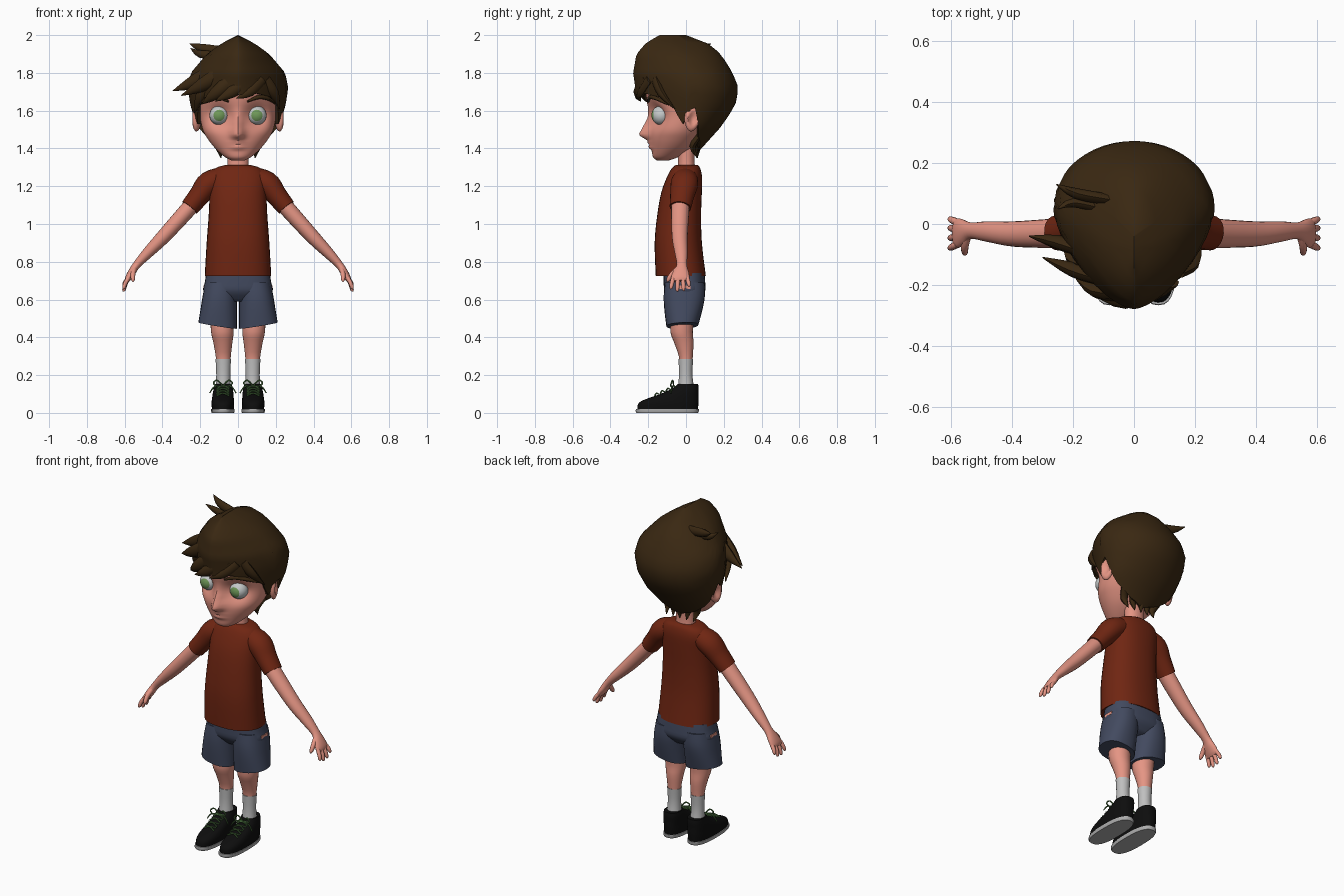
import bpy, bmesh, math
from mathutils import Vector, Matrix


def material(name, r, g, b):
    m = bpy.data.materials.new(name)
    m.diffuse_color = (r, g, b, 1)
    return m


SKIN = material("skin", 0.78, 0.30, 0.23)
HAIR = material("brown hair", 0.042, 0.021, 0.006)
SHIRT = material("rust shirt", 0.16, 0.019, 0.006)
DENIM = material("blue shorts", 0.055, 0.068, 0.115)
SOCK = material("grey sock", 0.52, 0.52, 0.52)
SHOE = material("black shoe", 0.004, 0.004, 0.004)
SOLE = material("sole grey", 0.42, 0.42, 0.42)
LACE = material("green lace", 0.07, 0.17, 0.05)
WHITE = material("eye white", 0.55, 0.58, 0.58)
IRIS = material("green iris", 0.16, 0.32, 0.10)


def finish(name, bm, mats, mirror=False):
    bmesh.ops.recalc_face_normals(bm, faces=bm.faces)
    me = bpy.data.meshes.new(name)
    bm.to_mesh(me)
    bm.free()
    for m in mats:
        me.materials.append(m)
    ob = bpy.data.objects.new(name, me)
    bpy.context.collection.objects.link(ob)
    if mirror:
        ob.modifiers.new("mirror", "MIRROR")
    return ob


def skin_rings(rings, cap=True):
    """Bridge equal closed rings of points into a bmesh."""
    bm = bmesh.new()
    vs = [[bm.verts.new(p) for p in r] for r in rings]
    n = len(rings[0])
    for a, b in zip(vs, vs[1:]):
        for i in range(n):
            j = (i + 1) % n
            bm.faces.new((a[i], a[j], b[j], b[i]))
    if cap:
        bm.faces.new(vs[0])
        bm.faces.new(vs[-1])
    return bm


def smooth_rows(rows, k):
    """Catmull-Rom resampling of rows of numbers."""
    out = []
    for i in range(len(rows) - 1):
        p0, p1 = rows[max(i - 1, 0)], rows[i]
        p2, p3 = rows[i + 1], rows[min(i + 2, len(rows) - 1)]
        for s in range(k):
            t = s / k
            out.append([0.5 * (2 * b + (c - a) * t + (2 * a - 5 * b + 4 * c - d) * t * t
                               + (3 * b - a - 3 * c + d) * t ** 3)
                        for a, b, c, d in zip(p0, p1, p2, p3)])
    return out + [list(rows[-1])]


def power(v, e):
    return math.copysign(abs(v) ** (2 / e), v)


def stack(rows, n=24, e=2.2, k=3):
    """Horizontal sections: z, y front, y back, half width, centre x."""
    rings = []
    for z, yf, yb, w, cx in smooth_rows(rows, k):
        ang = [2 * math.pi * i / n for i in range(n)]
        rings.append([(cx + w * power(math.sin(a), e),
                       (yf + yb) / 2 - (yb - yf) / 2 * power(math.cos(a), e), z) for a in ang])
    return skin_rings(rings)


def sweep(name, stations, mat, n=12, k=4, mirror=False):
    """Tube through x, y, z, in-plane radius, depth radius."""
    st = smooth_rows(stations, k)
    pts = [Vector(s[:3]) for s in st]
    rings = []
    for i, s in enumerate(st):
        t = (pts[min(i + 1, len(st) - 1)] - pts[max(i - 1, 0)]).normalized()
        u = t.cross(Vector((0, 1, 0.01))).normalized()
        v = t.cross(u)
        rings.append([pts[i] + u * s[3] * math.cos(a) + v * s[4] * math.sin(a)
                      for a in (2 * math.pi * j / n for j in range(n))])
    return finish(name, skin_rings(rings), [mat], mirror)


def interp(table, x):
    for a, b in zip(table, table[1:]):
        if x <= b[0]:
            t = max(0, (x - a[0]) / (b[0] - a[0]))
            return [p + (q - p) * t for p, q in zip(a[1:], b[1:])]
    return list(table[-1][1:])


def bell(v, s):
    return math.exp(-(v / s) ** 2 / 2)


# Head, with nose, eye sockets and lips pushed out of the face
bm = stack([(1.337, -.155, -.09, .035, 0), (1.355, -.175, -.04, .07, 0), (1.40, -.182, .03, .12, 0),
            (1.45, -.190, .08, .160, 0), (1.50, -.195, .12, .187, 0), (1.58, -.197, .19, .203, 0),
            (1.66, -.210, .22, .212, 0), (1.75, -.210, .19, .205, 0), (1.85, -.15, .13, .14, 0),
            (1.90, -.05, .05, .03, 0)], n=96, e=2.05, k=5)
NOSE = [(1.435, 0), (1.455, .035), (1.472, .058), (1.50, .042), (1.56, .012), (1.62, 0), (2, 0)]
for v in bm.verts:
    x, y, z = v.co
    if y < -.03:
        y += .05 * bell(abs(x) - .1, .045) * bell(z - 1.575, .045)
        y -= interp(NOSE, z)[0] * bell(x, .018 if z > 1.5 else .023)
        y -= .016 * bell(x, .028) * (bell(z - 1.43, .007) + bell(z - 1.406, .008))
        v.co.y = y
finish("head", bm, [SKIN])
finish("neck", stack([(1.26, -.05, .055, .062, 0), (1.33, -.042, .045, .056, 0), (1.44, -.05, .05, .06, 0)]), [SKIN])

# Eyes with the iris as the front faces
bm = bmesh.new()
bmesh.ops.create_uvsphere(bm, u_segments=24, v_segments=20, radius=.051,
                          matrix=Matrix.Translation((.1, -.132, 1.575)) @ Matrix.Rotation(math.pi / 2, 4, 'X'))
for f in bm.faces:
    c = f.calc_center_median()
    if c.y < -.132 and math.hypot(c.x - .1, c.z - 1.575) < .029:
        f.material_index = 1
finish("eye", bm, [WHITE, IRIS], True)
sweep("eyebrow", [(.05, -.20, 1.648, .005, .006), (.11, -.19, 1.672, .011, .01),
                  (.165, -.15, 1.662, .01, .012), (.205, -.09, 1.63, .003, .004)], HAIR, 8, 4, True)

# Ears: a tilted disc with a hollowed outer side
bm = bmesh.new()
bmesh.ops.create_uvsphere(bm, u_segments=20, v_segments=12, radius=1,
                          matrix=Matrix.Rotation(math.pi / 2, 4, 'Y'))
for v in bm.verts:
    x, y, z = v.co
    if x > .8:
        x -= .9 * (x - .8) / .2
    v.co = (x * .022, y * .043 * (1 + .15 * z), z * .068)
bmesh.ops.transform(bm, verts=bm.verts, matrix=Matrix.Translation((.218, .033, 1.557))
                    @ Matrix.Rotation(math.radians(18), 4, 'Z') @ Matrix.Rotation(math.radians(-8), 4, 'X'))
finish("ear", bm, [SKIN], True)

# Hair cap: sections by height, lower edge following a hairline by angle
CAP = [(1.36, -.10, .045, .06, 0), (1.42, -.22, .10, .15, .01), (1.52, -.25, .19, .222, .03),
       (1.63, -.26, .262, .252, .05), (1.72, -.268, .278, .266, .05), (1.80, -.28, .247, .25, .04),
       (1.90, -.262, .185, .165, -.01), (1.96, -.21, .11, .082, -.05), (2.0, -.14, 0, 0, -.07)]
LINE = [(0, 1.685), (30, 1.69), (50, 1.67), (62, 1.63), (70, 1.55), (75, 1.53), (79, 1.60), (92, 1.62),
        (98, 1.55), (110, 1.47), (140, 1.41), (180, 1.375)]
rings = []
for k in range(-1, 15):
    ring = []
    for j in range(48):
        a = 2 * math.pi * j / 48
        zb = interp(LINE, abs((math.degrees(a) + 180) % 360 - 180))[0]
        z = zb + (2 - zb) * max(k, 0) / 14
        yf, yb, w, cy = interp(CAP, z)
        s = .82 if k < 0 else 1
        front = math.cos(a) > 0
        e = 1.55 if front else 2
        r = (cy - yf) if front else (yb - cy)
        ring.append((s * w * power(math.sin(a), e), cy - s * r * power(math.cos(a), e), z))
    rings.append(ring)
bm = skin_rings(rings, False)
bmesh.ops.remove_doubles(bm, verts=bm.verts, dist=.0005)
finish("hair_cap", bm, [HAIR])

# Fringe swept to one side, crown tuft and nape locks: start, middle, tip, radius
LOCKS = [((.08, -.21, 1.79), (-.03, -.255, 1.70), (-.12, -.24, 1.65), .04),
         ((-.02, -.23, 1.77), (-.12, -.22, 1.69), (-.19, -.18, 1.635), .042),
         ((-.10, -.18, 1.79), (-.20, -.15, 1.73), (-.30, -.11, 1.68), .042),
         ((-.15, -.09, 1.80), (-.25, -.06, 1.745), (-.345, -.04, 1.705), .04),
         ((.12, -.19, 1.77), (.06, -.235, 1.70), (-.01, -.26, 1.665), .035),
         ((.14, -.16, 1.76), (.19, -.13, 1.69), (.22, -.06, 1.61), .035),
         ((-.16, -.13, 1.74), (-.20, -.11, 1.67), (-.23, -.05, 1.59), .035),
         ((-.08, .08, 1.91), (-.19, .10, 1.93), (-.255, .13, 1.955), .03),
         ((-.10, .05, 1.89), (-.20, .07, 1.90), (-.25, .05, 1.93), .025)]
for x in (-.1, -.05, 0, .05, .1):
    LOCKS.append(((x * 1.2, .10 - abs(x) * .3, 1.47), (x, .065 - abs(x) * .3, 1.41), (x * .9, .06, 1.35), .028))
for a, b, c, r in LOCKS:
    sweep("hair_lock", [(*a, r, r * .6), (*b, r * .8, r * .6), (*c, .002, .002)], HAIR, 8, 3)

# Shirt body and sleeves
finish("shirt", stack([(.725, -.160, .105, .176, 0), (.90, -.166, .084, .166, 0), (1.05, -.152, .08, .155, 0),
                       (1.17, -.13, .084, .15, 0), (1.25, -.10, .085, .148, 0), (1.295, -.075, .075, .12, 0),
                       (1.312, -.055, .062, .068, 0)], n=32, e=2.3), [SHIRT])
sweep("sleeve", [(.07, -.002, 1.248, .055, .06), (.15, -.008, 1.215, .066, .073),
                 (.205, -.02, 1.15, .056, .064), (.256, -.03, 1.087, .05, .057)], SHIRT, 20, 4, True)

# Arms, palms and fingers
sweep("arm", [(.19, -.025, 1.165, .04, .045), (.256, -.03, 1.087, .043, .048), (.39, -.033, .938, .038, .042),
              (.48, -.025, .845, .029, .034), (.535, -.022, .785, .021, .027), (.562, -.026, .745, .02, .042),
              (.580, -.03, .715, .017, .049), (.588, -.03, .698, .011, .045)], SKIN, 20, 4, True)
for y, tip, dy in ((-.067, .655, -.012), (-.042, .642, -.004), (-.017, .646, .004), (.006, .668, .01)):
    sweep("finger", [(.580, y, .715, .011, .012), (.596, y + dy * .6, (tip + .72) / 2, .011, .0115),
                     (.604, y + dy, tip + .008, .009, .009), (.604, y + dy, tip, .003, .003)], SKIN, 10, 3, True)
sweep("thumb", [(.548, -.035, .765, .014, .018), (.556, -.072, .735, .013, .015),
                (.556, -.094, .705, .01, .011), (.556, -.098, .694, .003, .003)], SKIN, 10, 3, True)

# Shorts: hips, legs and a slit of skin at each pocket
finish("shorts_hip", stack([(.74, -.118, .098, .168, 0), (.69, -.118, .102, .176, 0), (.64, -.112, .10, .182, 0),
                            (.59, -.07, .06, .12, 0)], n=32, e=2.5), [DENIM])
bm = stack([(.69, -.112, .098, .083, .09), (.62, -.118, .10, .090, .097), (.55, -.115, .088, .096, .102),
            (.462, -.104, .066, .102, .108)], e=2.3)
for v in bm.verts:  # hem drops at the front and inside
    if v.co.z < .56:
        v.co.z += ((v.co.x - .1) * .16 + v.co.y * .05) * (.56 - v.co.z) / .098
finish("shorts_leg", bm, [DENIM], True)
bm = bmesh.new()
bmesh.ops.create_cube(bm, size=1, matrix=Matrix.Translation((.179, -.005, .665)) @ Matrix.Diagonal((.009, .06, .018, 1)))
finish("pocket_slit", bm, [SKIN], True)

# Legs, socks, shoes and soles
finish("leg", stack([(.52, -.08, .045, .06, .087), (.43, -.083, .036, .060, .083), (.37, -.062, .040, .050, .080),
                     (.30, -.038, .036, .040, .078), (.25, -.036, .034, .037, .078)], e=2), [SKIN], True)
finish("sock", stack([(.285, -.040, .038, .041, .078), (.20, -.037, .034, .037, .078),
                      (.12, -.045, .045, .042, .078)], e=2), [SOCK], True)
finish("shoe", stack([(.018, -.258, .063, .058, .080), (.05, -.252, .066, .060, .080), (.072, -.215, .067, .058, .080),
                      (.10, -.135, .066, .055, .079), (.13, -.072, .067, .050, .078),
                      (.152, -.045, .064, .045, .078)], n=28, e=2.5), [SHOE], True)
finish("sole", stack([(0, -.262, .064, .059, .080), (.008, -.267, .068, .062, .080),
                      (.021, -.265, .068, .062, .080)], n=28, e=2.6, k=1), [SOLE], True)

# Crossed laces and a bow on each shoe
for i in range(4):
    y, z = -.165 + i * .03, .098 + i * .013
    for s in (-1, 1):
        sweep("lace", [(.08 - s * .034, y, z - .008, .004, .004), (.08, y + .008, z + .006, .004, .004),
                       (.08 + s * .034, y + .022, z, .004, .004)], LACE, 6, 3, True)
for s in (-1, 1):
    sweep("bow_loop", [(.08, -.065, .142, .004, .004), (.08 + s * .03, -.07, .172, .004, .004),
                       (.08 + s * .05, -.078, .158, .004, .004), (.08 + s * .03, -.08, .142, .004, .004),
                       (.08, -.07, .140, .004, .004)], LACE, 6, 4, True)
    sweep("bow_end", [(.08, -.067, .142, .004, .004), (.08 + s * .045, -.075, .138, .004, .004),
                      (.08 + s * .07, -.08, .105, .003, .003)], LACE, 6, 4, True)

# Smooth shading with sharp hems
for ob in bpy.data.objects:
    ob.select_set(True)
    bpy.context.view_layer.objects.active = ob
bpy.ops.object.shade_smooth_by_angle(angle=math.radians(50))
